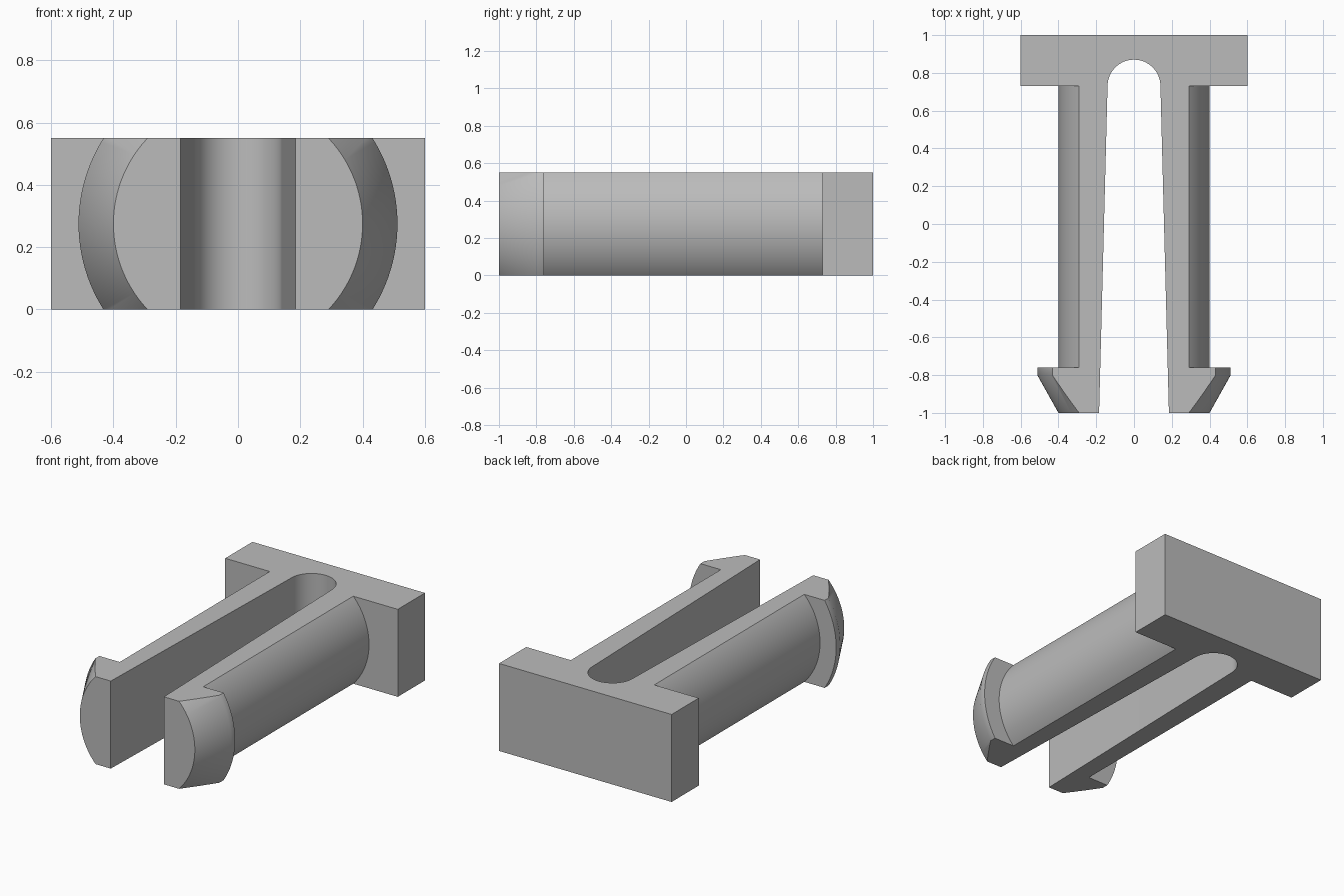
import bpy, bmesh, math
from mathutils import Matrix, Vector

cube = bpy.data.objects.get("Cube")
if cube:
    bpy.data.objects.remove(cube, do_unlink=True)

HEIGHT = 0.55
MID = HEIGHT / 2

grey = bpy.data.materials.new("plain grey")
grey.use_nodes = True
colour = (0.5, 0.5, 0.5, 1)
grey.diffuse_color = colour
grey.node_tree.nodes["Principled BSDF"].inputs["Base Color"].default_value = colour


def add_object(name, bm):
    bmesh.ops.recalc_face_normals(bm, faces=bm.faces)
    mesh = bpy.data.meshes.new(name)
    bm.to_mesh(mesh)
    bm.free()
    mesh.materials.append(grey)
    obj = bpy.data.objects.new(name, mesh)
    bpy.context.collection.objects.link(obj)
    return obj


def box(name, size, centre):
    bm = bmesh.new()
    bmesh.ops.create_cube(bm, size=1, matrix=Matrix.Translation(centre) @ Matrix.Diagonal((*size, 1)))
    return add_object(name, bm)


def lathe(name, profile, steps=128):
    """Spin (radius, y) points around the long axis of the pin."""
    bm = bmesh.new()
    verts = [bm.verts.new((r, y, MID)) for r, y in profile]
    edges = [bm.edges.new(pair) for pair in zip(verts, verts[1:])]
    bmesh.ops.spin(bm, geom=verts + edges, cent=(0, 0, MID), axis=(0, 1, 0),
                   angle=math.tau, steps=steps)
    bmesh.ops.remove_doubles(bm, verts=bm.verts, dist=1e-5)
    bmesh.ops.holes_fill(bm, edges=[e for e in bm.edges if e.is_boundary])
    return add_object(name, bm)


def prism(name, outline, z0, z1):
    bm = bmesh.new()
    face = bm.faces.new([bm.verts.new((x, y, z0)) for x, y in outline])
    top = bmesh.ops.extrude_face_region(bm, geom=[face])["geom"]
    bmesh.ops.translate(bm, verts=[v for v in top if isinstance(v, bmesh.types.BMVert)],
                        vec=Vector((0, 0, z1 - z0)))
    return add_object(name, bm)


def combine(target, tool, operation):
    tool.hide_render = True
    mod = target.modifiers.new(operation.title(), 'BOOLEAN')
    mod.object, mod.operation, mod.solver = tool, operation, 'EXACT'
    bpy.context.view_layer.objects.active = target
    bpy.ops.object.modifier_apply(modifier=mod.name)
    bpy.data.objects.remove(tool, do_unlink=True)


# Round shaft with the tapered barb at its front end
pin = lathe("split_snap_pin", [(0.4, -1), (0.512, -0.8), (0.512, -0.76), (0.4, -0.76), (0.4, 0.9)])

# Flat head, then trim everything to one thickness
combine(pin, box("head", (1.2, 0.27, 0.9), (0, 0.865, MID)), 'UNION')
combine(pin, box("thickness_trim", (2, 3, HEIGHT), (0, 0, MID)), 'INTERSECT')

# Tapered slot with a rounded end splits the shaft into two prongs
R, ARC_Y = 0.14, 0.73
arc = [(R * math.cos(a), ARC_Y + R * math.sin(a)) for a in (math.pi * i / 32 for i in range(33))]
combine(pin, prism("slot", [(-0.19, -1.2), (0.19, -1.2)] + arc, -0.2, 0.8), 'DIFFERENCE')

# Smooth curves, crisp corners
bpy.ops.object.select_all(action='DESELECT')
pin.select_set(True)
bpy.context.view_layer.objects.active = pin
bpy.ops.object.shade_smooth_by_angle(angle=math.radians(30))
